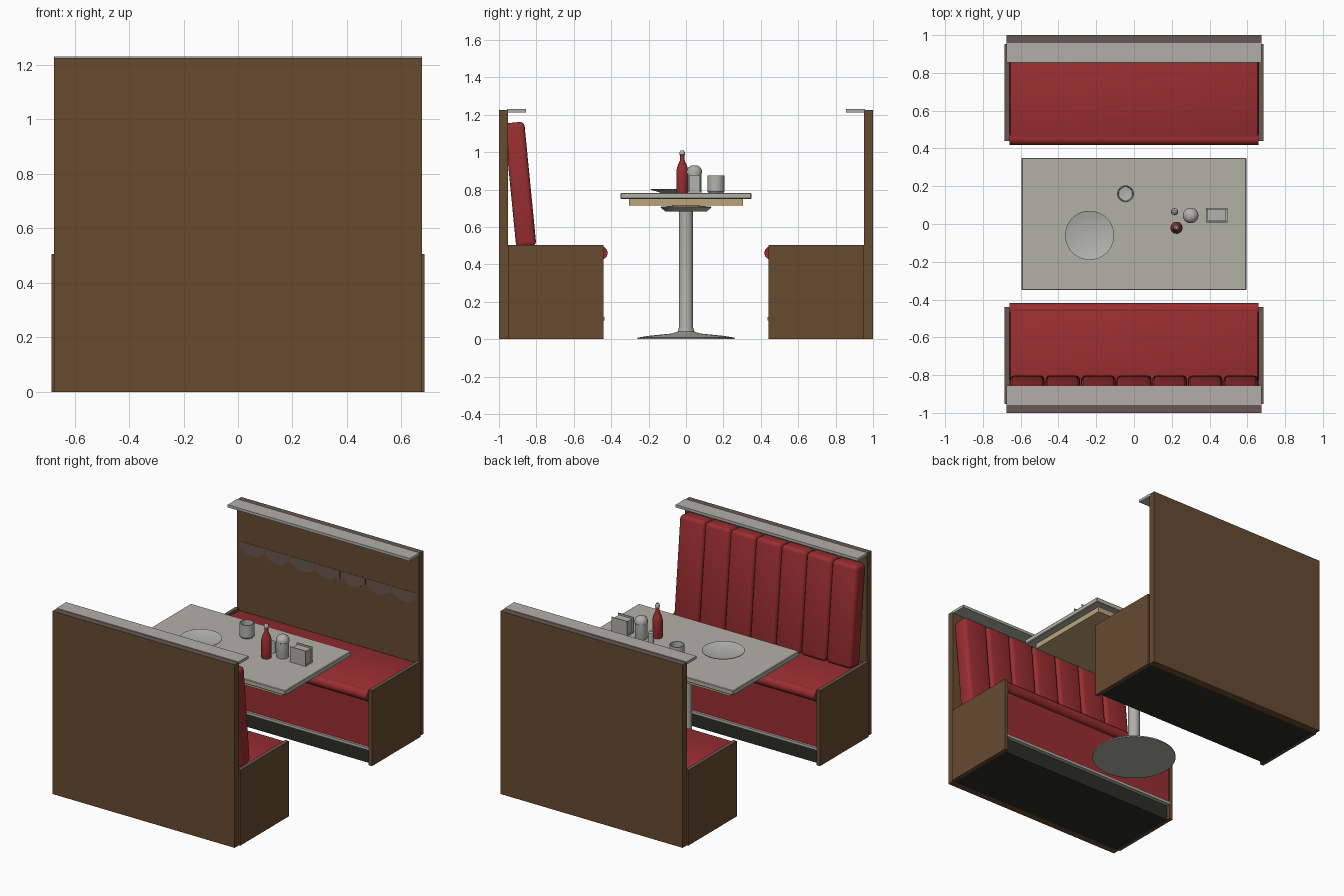
import bpy, bmesh, math
from mathutils import Matrix, Vector

cube = bpy.data.objects.get("Cube")
if cube:
    bpy.data.objects.remove(cube, do_unlink=True)


def material(name, r, g, b):
    m = bpy.data.materials.new(name)
    m.use_nodes = True
    m.diffuse_color = (r, g, b, 1)
    m.node_tree.nodes["Principled BSDF"].inputs["Base Color"].default_value = (r, g, b, 1)
    return m


wood = material("brown wood", .135, .07, .03)
edge = material("grey brown edge", .14, .095, .08)
red = material("red vinyl", .32, .027, .03)
steel = material("steel", .44, .43, .39)
laminate = material("table laminate", .45, .44, .38)
tan = material("tan board", .5, .37, .19)
dark = material("dark kick plate", .025, .027, .021)
ceramic = material("ceramic", .45, .45, .43)


def finish(name, bm, mats, smooth=False):
    bmesh.ops.recalc_face_normals(bm, faces=bm.faces)
    me = bpy.data.meshes.new(name)
    bm.to_mesh(me)
    bm.free()
    for m in mats:
        me.materials.append(m)
    ob = bpy.data.objects.new(name, me)
    bpy.context.collection.objects.link(ob)
    if smooth:
        bpy.ops.object.select_all(action='DESELECT')
        ob.select_set(True)
        bpy.context.view_layer.objects.active = ob
        bpy.ops.object.shade_smooth_by_angle(angle=math.radians(35))
    return ob


def box(name, x, y, z, mat, bevel=0, segments=2, top=None, turn=None):
    """Box between (low, high) pairs; optional bevel, top material and transform."""
    bm = bmesh.new()
    bmesh.ops.create_cube(bm, size=1)
    size = [max(p) - min(p) for p in (x, y, z)]
    bmesh.ops.scale(bm, vec=size, verts=bm.verts)
    bmesh.ops.translate(bm, vec=[sum(p) / 2 for p in (x, y, z)], verts=bm.verts)
    if bevel:
        bmesh.ops.bevel(bm, geom=bm.edges[:], offset=bevel, segments=segments,
                        profile=.5, affect='EDGES')
    if turn:
        bm.transform(turn)
    bm.normal_update()
    if top:
        for f in bm.faces:
            f.material_index = int(f.normal.z > .9)
    return finish(name, bm, [mat, top] if top else [mat], smooth=bool(bevel))


def lathe(name, x, y, profile, mat, steps=32, cap=None, cap_z=0):
    """Spin (radius, height) points round a vertical axis; cap colours the part above cap_z."""
    bm = bmesh.new()
    verts = [bm.verts.new((r, 0, z)) for r, z in profile]
    edges = [bm.edges.new(p) for p in zip(verts, verts[1:])]
    bmesh.ops.spin(bm, geom=verts + edges, axis=(0, 0, 1), cent=(0, 0, 0),
                   angle=math.tau, steps=steps)
    bmesh.ops.remove_doubles(bm, verts=bm.verts, dist=.0002)
    if cap:
        for f in bm.faces:
            f.material_index = int(f.calc_center_median().z > cap_z)
    bmesh.ops.translate(bm, vec=(x, y, 0), verts=bm.verts)
    return finish(name, bm, [mat, cap] if cap else [mat], True)


# Benches, the same on both sides of the table
for s, side in ((-1, "front"), (1, "back")):
    def span(a, b):
        return (s * a, s * b)

    box(side + "_wall", (-.675, .675), span(.953, 1), (0, 1.226), wood, top=edge)
    box(side + "_wall_trim", (-.675, .675), span(.855, .958), (1.212, 1.23), steel)
    for k in (-1, 1):
        box(side + "_side_panel", (k * .66, k * .685), span(.44, .953), (0, .505), wood, top=edge)
    box(side + "_kick_plate", (-.66, .66), span(.465, .953), (.002, .1), dark)
    box(side + "_kick_strip", (-.66, .66), span(.437, .5), (.1, .118), steel)
    box(side + "_seat_base", (-.66, .66), span(.452, .953), (.118, .44), red)
    box(side + "_seat_cushion", (-.658, .658), span(.44, .953), (.44, .494), red, .01)
    # Rounded seat edge
    bm = bmesh.new()
    bmesh.ops.create_cone(bm, cap_ends=True, segments=12, radius1=.035, radius2=.035, depth=1.316,
                          matrix=Matrix.Translation((0, s * .453, .461)) @ Matrix.Rotation(math.pi / 2, 4, 'Y'))
    finish(side + "_seat_roll", bm, [red], True)

# Seven padded channels leaning on the front wall
pitch = 1.32 / 7
lean = Matrix.Translation((0, -.8, .5)) @ Matrix.Rotation(math.radians(5.6), 4, 'X')
for i in range(7):
    x = -.66 + i * pitch
    box("back_cushion", (x + .002, x + pitch - .002), (-.108, 0), (0, .667), red, .024, 3, turn=lean)

# Row of scalloped plates on the bare wall
for i in range(7):
    x = -.66 + (i + .5) * pitch
    bm = bmesh.new()
    outline = [(-.088, .955), (-.088, .91)]
    outline += [(-.06 * math.cos(t * math.pi / 6), .895 - .02 * math.sin(t * math.pi / 6)) for t in range(7)]
    outline += [(.088, .91), (.088, .955)]
    face = bm.faces.new([bm.verts.new((x + u, .951, z)) for u, z in outline])
    new = bmesh.ops.extrude_face_region(bm, geom=[face])["geom"]
    bmesh.ops.translate(bm, vec=(0, .004, 0), verts=[v for v in new if isinstance(v, bmesh.types.BMVert)])
    finish("wall_scallop", bm, [edge])

# Table
box("table_top", (-.595, .595), (-.35, .35), (.75, .782), laminate, .004, 1)
box("table_underboard", (-.545, .545), (-.305, .305), (.715, .75), tan)
lathe("table_pedestal", 0, 0, [(0, 0), (.26, 0), (.26, .008), (.2, .018), (.08, .03), (.045, .04),
      (.037, .065), (.037, .683), (.11, .683), (.135, .703), (.135, .708), (.06, .715), (0, .715)], steel, 48)

# Tableware
lathe("plate", -.235, -.06, [(0, .783), (.075, .783), (.13, .8), (.13, .803), (.08, .79), (0, .789)], ceramic, 40)
lathe("cup", -.045, .16, [(0, .783), (.04, .783), (.045, .79), (.045, .875), (.039, .875), (.036, .8), (0, .795)],
      ceramic)
lathe("sauce_bottle", .225, -.02, [(0, .783), (.03, .783), (.032, .79), (.032, .9), (.026, .925), (.013, .955),
      (.012, .985), (.015, .987), (.014, 1), (.007, 1.01), (0, 1.01)], red, 24, steel, .986)
lathe("sugar_shaker", .3, .045, [(0, .783), (.037, .783), (.039, .79), (.039, .885), (.041, .887), (.041, .9),
      (.033, .918), (.018, .928), (0, .93)], ceramic, 24, steel, .886)
lathe("salt_shaker", .215, .065, [(0, .783), (.019, .783), (.017, .835), (.019, .836), (.017, .85), (.008, .858),
      (0, .858)], ceramic, 16, steel, .836)

# Napkin holder: foot, two plates and the napkins between them
box("napkin_holder_foot", (.38, .495), (.008, .084), (.782, .79), steel)
for y in (.008, .078):
    box("napkin_holder_plate", (.38, .495), (y, y + .006), (.79, .885), steel)
box("napkins", (.388, .487), (.016, .076), (.79, .875), ceramic)
